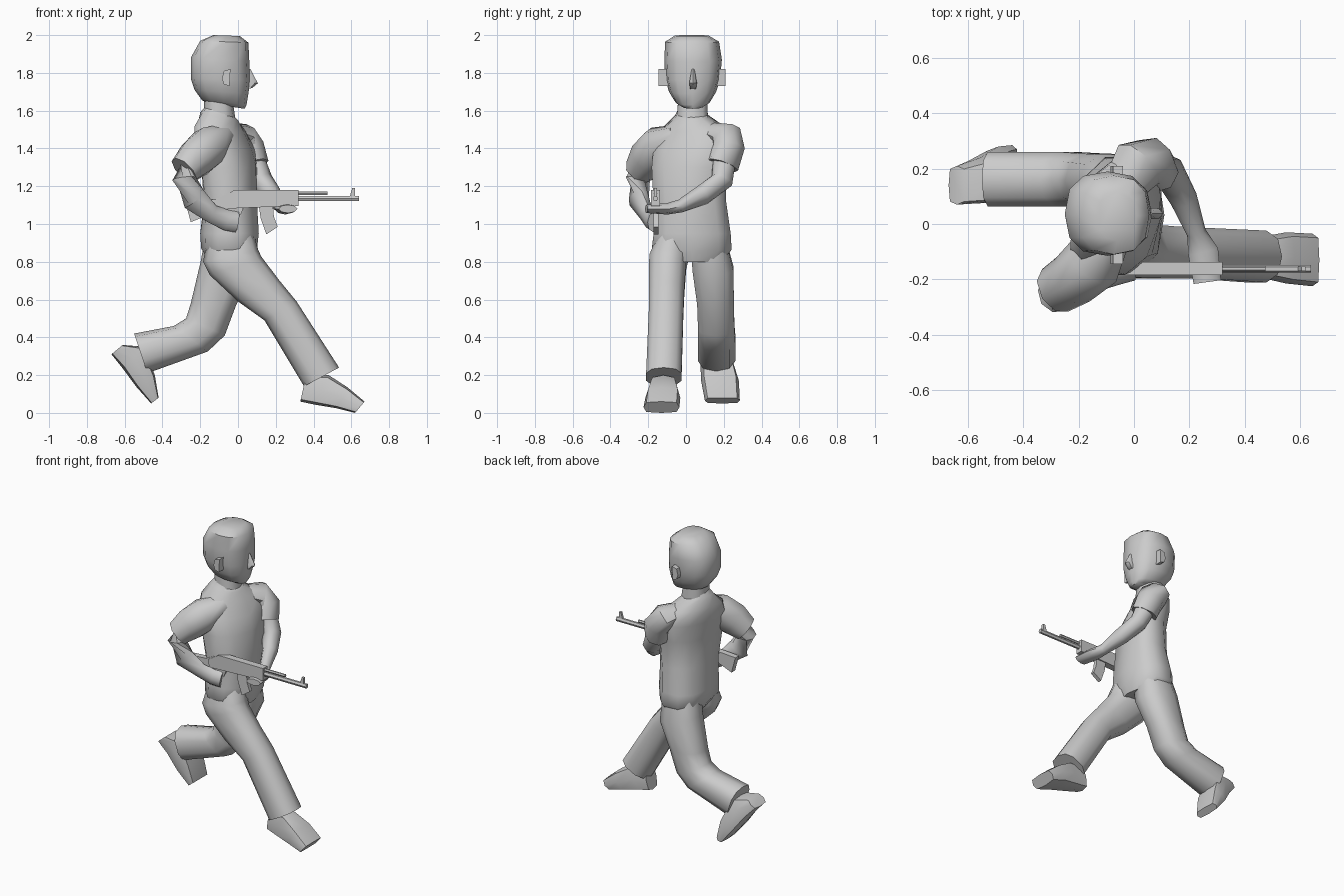
import bpy, bmesh, math
from mathutils import Vector


def finish(name, rings, angle=50):
    # skin a list of vertex rings into a closed object
    bm = bmesh.new()
    vs = [[bm.verts.new(p) for p in r] for r in rings]
    n = len(vs[0])
    for a, b in zip(vs, vs[1:]):
        for i in range(n):
            j = (i + 1) % n
            bm.faces.new((a[i], a[j], b[j], b[i]))
    bm.faces.new(vs[0])
    bm.faces.new(vs[-1])
    bmesh.ops.recalc_face_normals(bm, faces=bm.faces)
    me = bpy.data.meshes.new(name)
    bm.to_mesh(me)
    bm.free()
    ob = bpy.data.objects.new(name, me)
    bpy.context.collection.objects.link(ob)
    bpy.context.view_layer.objects.active = ob
    bpy.ops.object.select_all(action='DESELECT')
    ob.select_set(True)
    bpy.ops.object.shade_smooth_by_angle(angle=math.radians(angle))
    return ob


def power(v, e):
    return math.copysign(abs(v) ** e, v) if abs(v) > 1e-6 else 0.0


def loft(name, specs, n=10, e=0.8):
    # each spec: side-view edge points x0,z0 and x1,z1, then y range, then twist
    rings = []
    for x0, z0, x1, z1, y0, y1, *k in specs:
        ring = []
        for i in range(n):
            t = math.tau * i / n
            c, s = power(math.cos(t), e), power(math.sin(t), e)
            dy = s * (y1 - y0) / 2
            ring.append(((x0 + x1) / 2 + c * (x1 - x0) / 2 + (k[0] if k else 0) * dy,
                         (y0 + y1) / 2 + dy,
                         (z0 + z1) / 2 + c * (z1 - z0) / 2))
        rings.append(ring)
    return finish(name, rings)


def tube(name, path, n=8):
    # each path point: x, y, z, sideways radius, upright radius
    pts = [Vector(p[:3]) for p in path]
    rings = []
    for i, p in enumerate(path):
        d = (pts[min(i + 1, len(pts) - 1)] - pts[max(i - 1, 0)]).normalized()
        u = d.cross(Vector((0, 0, 1))).normalized()
        v = u.cross(d)
        rings.append([pts[i] + u * p[3] * math.cos(math.tau * k / n)
                      + v * p[4] * math.sin(math.tau * k / n) for k in range(n)])
    return finish(name, rings)


def prism(name, profile, y0, y1):
    return finish(name, [[(x, y, z) for x, z in profile] for y in (y0, y1)], 30)


# torso in a shirt, shoulders twisted
loft("torso", [
    (-0.15, 0.80, 0.08, 0.80, -0.12, 0.19),
    (-0.195, 0.87, 0.10, 0.86, -0.19, 0.25),
    (-0.20, 0.95, 0.11, 0.95, -0.18, 0.245),
    (-0.18, 1.12, 0.10, 1.12, -0.18, 0.22, 0.1),
    (-0.19, 1.30, 0.095, 1.30, -0.19, 0.22, 0.2),
    (-0.21, 1.42, 0.07, 1.40, -0.18, 0.25, 0.3),
    (-0.215, 1.52, 0.03, 1.49, -0.13, 0.22, 0.3),
    (-0.20, 1.59, 0.0, 1.55, -0.06, 0.12, 0.1),
    (-0.175, 1.62, -0.025, 1.575, -0.045, 0.11)])
loft("neck", [(-0.18, 1.55, -0.01, 1.53, -0.05, 0.12),
              (-0.18, 1.69, -0.03, 1.67, -0.045, 0.115)])

# head, nose and ears
loft("head", [
    (-0.16, 1.64, 0.035, 1.61, -0.02, 0.09),
    (-0.19, 1.655, 0.045, 1.63, -0.055, 0.125),
    (-0.23, 1.71, 0.055, 1.69, -0.09, 0.16),
    (-0.25, 1.77, 0.065, 1.76, -0.11, 0.18),
    (-0.25, 1.88, 0.06, 1.86, -0.115, 0.19),
    (-0.20, 1.97, 0.055, 1.96, -0.11, 0.175),
    (-0.13, 2.00, 0.01, 1.995, -0.06, 0.12)], 12)
loft("nose", [(0.03, 1.83, 0.066, 1.82, 0.03, 0.045),
              (0.03, 1.75, 0.105, 1.745, 0.015, 0.06),
              (0.03, 1.71, 0.075, 1.72, 0.02, 0.055)], 6)
for side, y0, y1 in (("right", -0.145, -0.09), ("left", 0.16, 0.21)):
    prism(side + "_ear", [(-0.075, 1.74), (-0.085, 1.77), (-0.075, 1.81),
                          (-0.04, 1.82), (-0.045, 1.73)], y0, y1)

# trouser legs, starting inside the hips
loft("front_leg", [
    (-0.16, 0.93, 0.08, 0.96, -0.15, 0.03),
    (-0.185, 0.80, 0.108, 0.86, -0.197, 0.02),
    (-0.15, 0.73, 0.125, 0.825, -0.20, 0.005),
    (0.0, 0.59, 0.22, 0.70, -0.20, -0.005),
    (0.14, 0.49, 0.31, 0.59, -0.20, -0.01),
    (0.35, 0.14, 0.535, 0.24, -0.215, -0.02)])
loft("back_leg", [
    (-0.17, 0.95, 0.07, 0.92, 0.02, 0.21),
    (-0.198, 0.80, 0.07, 0.73, 0.03, 0.255),
    (-0.25, 0.58, -0.01, 0.57, 0.055, 0.258),
    (-0.275, 0.50, -0.07, 0.41, 0.06, 0.26),
    (-0.34, 0.46, -0.16, 0.325, 0.06, 0.265),
    (-0.55, 0.42, -0.48, 0.21, 0.06, 0.265)])

# shoes
loft("front_shoe", [
    (0.33, 0.06, 0.36, 0.20, -0.17, -0.06),
    (0.40, 0.045, 0.48, 0.20, -0.19, -0.05),
    (0.52, 0.025, 0.58, 0.135, -0.215, -0.03),
    (0.62, 0.0, 0.67, 0.06, -0.225, -0.035)], 8, 0.5)
loft("back_shoe", [
    (-0.67, 0.31, -0.61, 0.36, 0.07, 0.21),
    (-0.61, 0.235, -0.50, 0.35, 0.075, 0.24),
    (-0.54, 0.14, -0.44, 0.20, 0.08, 0.28),
    (-0.46, 0.05, -0.42, 0.08, 0.10, 0.285)], 8, 0.5)

# short sleeves
tube("right_sleeve", [(-0.09, -0.04, 1.47, 0.08, 0.06), (-0.15, -0.14, 1.415, 0.11, 0.11),
                      (-0.22, -0.20, 1.35, 0.10, 0.11), (-0.285, -0.24, 1.285, 0.09, 0.085)])
tube("left_sleeve", [(-0.05, 0.12, 1.49, 0.07, 0.05), (0.015, 0.215, 1.46, 0.10, 0.08),
                     (0.055, 0.225, 1.40, 0.09, 0.09), (0.08, 0.195, 1.31, 0.08, 0.09)])

# bare arms with hands
tube("right_arm", [(-0.25, -0.22, 1.33, 0.06, 0.07), (-0.285, -0.255, 1.24, 0.06, 0.07),
                   (-0.23, -0.25, 1.13, 0.055, 0.07), (-0.14, -0.21, 1.055, 0.035, 0.05),
                   (-0.06, -0.185, 1.02, 0.035, 0.055), (-0.005, -0.17, 1.01, 0.035, 0.055)])
tube("left_arm", [(0.07, 0.205, 1.36, 0.065, 0.065), (0.125, 0.19, 1.23, 0.06, 0.06),
                  (0.18, 0.09, 1.155, 0.05, 0.055), (0.225, -0.03, 1.095, 0.035, 0.035),
                  (0.25, -0.10, 1.08, 0.055, 0.03), (0.265, -0.21, 1.08, 0.05, 0.022)])

# rifle
prism("rifle_stock", [(-0.28, 1.12), (-0.25, 1.01), (-0.09, 1.075), (0.0, 1.09),
                      (0.0, 1.18), (-0.05, 1.165), (-0.12, 1.13)], -0.178, -0.138)
prism("rifle_body", [(-0.10, 1.13), (-0.02, 1.18), (0.32, 1.18), (0.32, 1.095),
                     (0.15, 1.09), (-0.09, 1.08)], -0.185, -0.138)
prism("rifle_grip", [(-0.02, 1.09), (-0.05, 0.99), (-0.01, 0.98), (0.03, 1.09)], -0.17, -0.14)
prism("rifle_magazine", [(0.11, 1.10), (0.12, 1.03), (0.15, 0.945), (0.21, 0.985),
                         (0.19, 1.04), (0.185, 1.10)], -0.172, -0.146)
tube("rifle_barrel", [(0.30, -0.162, 1.135, 0.014, 0.016), (0.64, -0.162, 1.135, 0.014, 0.016)], 6)
tube("rifle_gas_tube", [(0.30, -0.162, 1.163, 0.01, 0.01), (0.475, -0.162, 1.163, 0.01, 0.01)], 6)
prism("rifle_front_sight", [(0.59, 1.14), (0.605, 1.19), (0.62, 1.19), (0.62, 1.14)], -0.17, -0.154)
